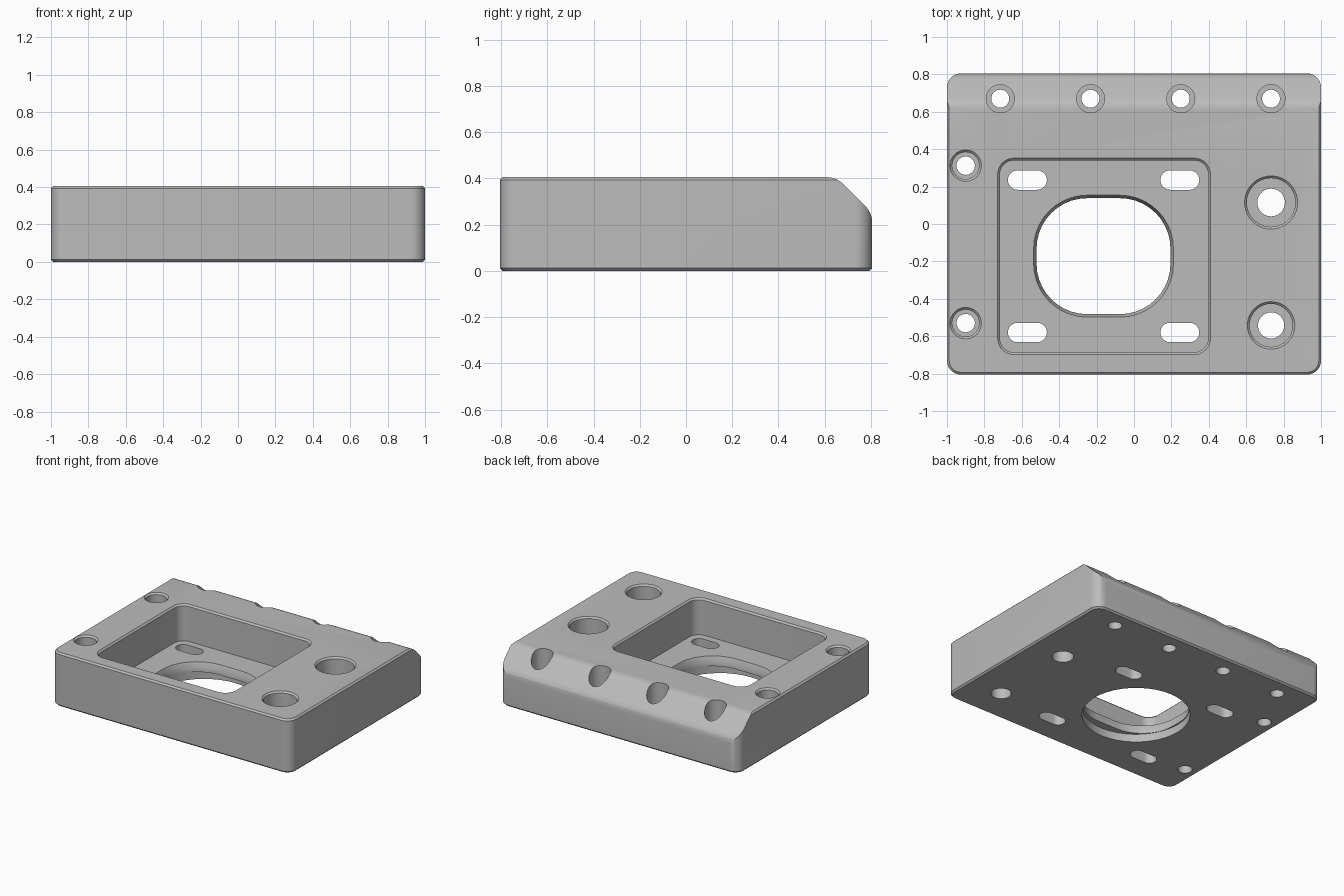
import bpy, bmesh
from math import sin, cos, pi, radians
from mathutils import Vector

cube = bpy.data.objects.get("Cube")
if cube:
    bpy.data.objects.remove(cube, do_unlink=True)

TOP, FLOOR, EASE = 0.405, 0.13, 0.012

grey = bpy.data.materials.new("machined_grey")
grey.use_nodes = True
grey.diffuse_color = (0.5, 0.5, 0.5, 1)
grey.node_tree.nodes["Principled BSDF"].inputs["Base Color"].default_value = (0.5, 0.5, 0.5, 1)


def outline(cx, cy, hx, hy, r, n=10):
    """Rounded rectangle; becomes a slot or a circle when r reaches the half sizes."""
    pts = []
    for k, (sx, sy) in enumerate([(1, 1), (-1, 1), (-1, -1), (1, -1)]):
        for i in range(n + 1):
            a = (k + i / n) * pi / 2
            pts.append((cx + sx * (hx - r) + r * cos(a), cy + sy * (hy - r) + r * sin(a)))
    return pts


def circle(x, y, r):
    return outline(x, y, r, r, r)


def loft(name, rings):
    """Closed solid through 3D rings that all have the same point count."""
    bm = bmesh.new()
    loops = [[bm.verts.new(p) for p in ring] for ring in rings]
    for lo, hi in zip(loops, loops[1:]):
        for i in range(len(lo)):
            j = (i + 1) % len(lo)
            bm.faces.new((lo[i], lo[j], hi[j], hi[i]))
    bm.faces.new(loops[0][::-1])
    bm.faces.new(loops[-1])
    bmesh.ops.remove_doubles(bm, verts=bm.verts, dist=1e-5)
    bmesh.ops.recalc_face_normals(bm, faces=bm.faces)
    mesh = bpy.data.meshes.new(name)
    bm.to_mesh(mesh)
    bm.free()
    mesh.materials.append(grey)
    obj = bpy.data.objects.new(name, mesh)
    bpy.context.collection.objects.link(obj)
    return obj


def stack(name, levels):
    return loft(name, [[(x, y, z) for x, y in pts] for pts, z in levels])


def combine(cutter, operation="DIFFERENCE"):
    cutter.hide_render = True
    mod = block.modifiers.new("cut", "BOOLEAN")
    mod.operation, mod.object, mod.solver = operation, cutter, "EXACT"
    bpy.context.view_layer.objects.active = block
    bpy.ops.object.modifier_apply(modifier=mod.name)
    bpy.data.objects.remove(cutter, do_unlink=True)


def fillet(before, corner, after, size, n=8):
    """Smooth arc replacing a profile corner."""
    c = Vector(corner)
    p = c + (Vector(before) - c).normalized() * size
    q = c + (Vector(after) - c).normalized() * size
    return [p * (1 - t) ** 2 + c * 2 * t * (1 - t) + q * t * t for t in [i / n for i in range(n + 1)]]


# Block with rounded corners and eased top and bottom edges
def body(inset):
    return outline(0, 0, 1 - inset, 0.805 - inset, 0.075 - inset)


block = stack("mounting_block", [(body(EASE), 0), (body(0), EASE),
                                 (body(0), TOP - EASE), (body(EASE), TOP)])

# Sloped rear edge with soft transitions
front, back = -1, 0.806
upper, lower = (0.65, TOP + 0.0005), (back, 0.25)
profile = [(front, -0.1), (back, -0.1)]
profile += fillet((back, 0), lower, upper, 0.045)
profile += fillet(lower, upper, (front, TOP + 0.0005), 0.045)
profile += [(front, TOP + 0.0005)]
combine(loft("slope_cutter", [[(x, p[0], p[1]) for p in profile] for x in (-1.2, 1.2)]), "INTERSECT")


# Square pocket with eased rim
def pocket(grow):
    return outline(-0.16, -0.173, 0.557 + grow, 0.513 + grow, 0.075 + grow)


combine(stack("pocket_cutter", [(pocket(0), FLOOR), (pocket(0), TOP - EASE),
                                (pocket(EASE), TOP), (pocket(EASE), 0.5)]))


# Large opening: flared above, round recess below
def opening(grow):
    return outline(-0.163, -0.172, 0.358 + grow, 0.31 + grow, 0.27 + grow)


combine(stack("opening_cutter", [(circle(-0.163, -0.172, 0.37), -0.1),
                                 (circle(-0.163, -0.172, 0.37), 0.06),
                                 (opening(0), 0.06), (opening(0), 0.09),
                                 (opening(0.016), FLOOR), (opening(0.016), 0.2)]))

# Four adjustment slots in the pocket floor
for x in (-0.57, 0.245):
    for y in (-0.58, 0.235):
        slot = outline(x, y, 0.104, 0.052, 0.052)
        combine(stack("slot_cutter", [(slot, -0.1), (slot, 0.2)]))

# Counterbored holes: x, y, through radius, bore radius, rim easing
holes = [(-0.9, 0.312, 0.049, 0.072, EASE), (-0.9, -0.53, 0.049, 0.072, EASE),
         (0.733, 0.115, 0.074, 0.13, EASE), (0.733, -0.542, 0.07, 0.115, EASE)]
holes += [(-0.715 + i * 0.4825, 0.67, 0.048, 0.075, 0) for i in range(4)]
for x, y, r, bore, ease in holes:
    combine(stack("hole_cutter", [(circle(x, y, r), -0.1), (circle(x, y, r), FLOOR),
                                  (circle(x, y, bore), FLOOR), (circle(x, y, bore), TOP - EASE),
                                  (circle(x, y, bore + ease), TOP), (circle(x, y, bore + ease), 0.5)]))

# Smooth curved walls, sharp edges kept
bpy.ops.object.select_all(action="DESELECT")
block.select_set(True)
bpy.context.view_layer.objects.active = block
bpy.ops.object.shade_smooth_by_angle(angle=radians(30))
